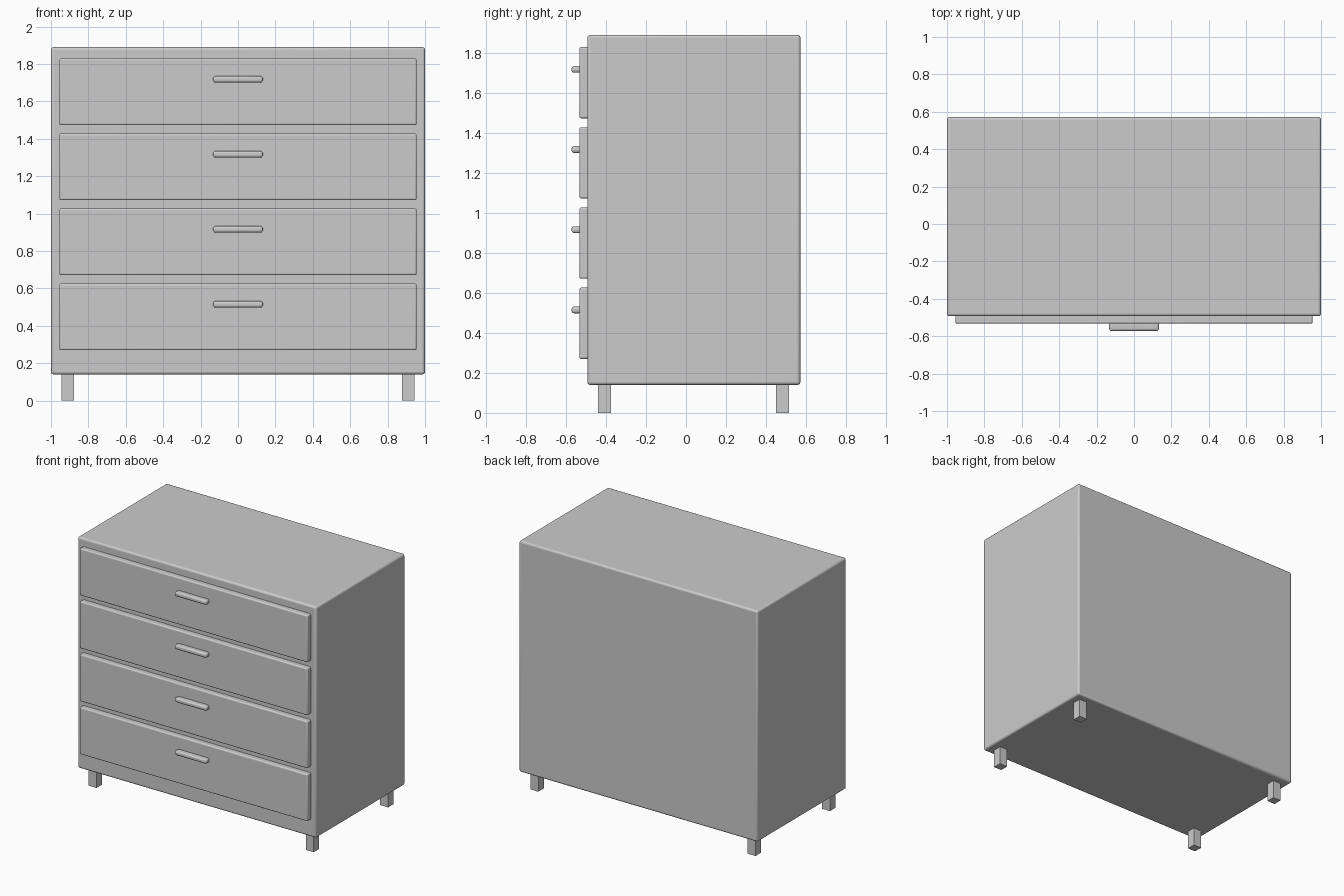
import bpy
import bmesh
from mathutils import Vector

if "Cube" in bpy.data.objects:
    bpy.data.objects.remove(bpy.data.objects["Cube"])


def box(name, lo, hi, bevel=0.0, segments=3):
    """Box between two corners, with optional rounded edges."""
    lo, hi = Vector(lo), Vector(hi)
    mesh = bpy.data.meshes.new(name)
    bm = bmesh.new()
    bmesh.ops.create_cube(bm, size=1)
    bmesh.ops.scale(bm, vec=hi - lo, verts=bm.verts)
    bmesh.ops.translate(bm, vec=(lo + hi) / 2, verts=bm.verts)
    bm.to_mesh(mesh)
    bm.free()
    ob = bpy.data.objects.new(name, mesh)
    bpy.context.collection.objects.link(ob)
    if bevel:
        mod = ob.modifiers.new("rounded_edges", 'BEVEL')
        mod.width = bevel
        mod.segments = segments
        bpy.ops.object.select_all(action='DESELECT')
        bpy.context.view_layer.objects.active = ob
        ob.select_set(True)
        bpy.ops.object.shade_smooth_by_angle()
    return ob


# Cabinet body
box("cabinet_body", (-1, -0.493, 0.14), (1, 0.572, 1.89), 0.014)

# Four drawer fronts, each with a pull handle above its centre
for i in range(4):
    z = 0.448 + 0.401 * i
    box(f"drawer_front_{i + 1}", (-0.955, -0.533, z - 0.178),
        (0.955, -0.48, z + 0.178), 0.009)
    box(f"drawer_handle_{i + 1}", (-0.133, -0.572, z + 0.05),
        (0.133, -0.525, z + 0.084), 0.012)

# Square legs under the corners
for side, x in (("left", -0.91), ("right", 0.91)):
    for end, y in (("front", -0.408), ("back", 0.482)):
        box(f"{end}_{side}_leg", (x - 0.033, y - 0.033, 0),
            (x + 0.033, y + 0.033, 0.15))
